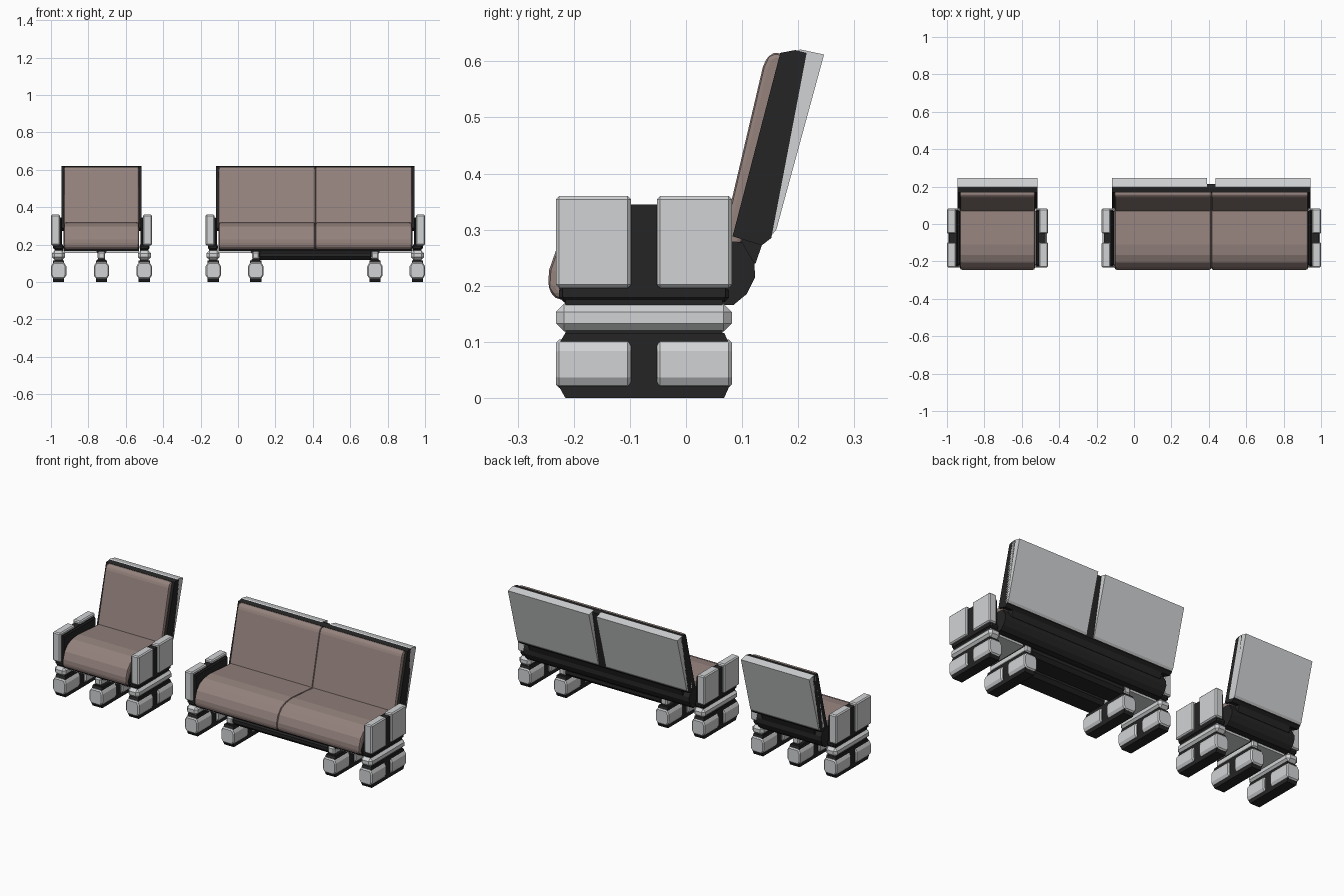
import bpy, bmesh, math

if "Cube" in bpy.data.objects:
    bpy.data.objects.remove(bpy.data.objects["Cube"])


def make_mat(name, rgb):
    m = bpy.data.materials.new(name)
    m.diffuse_color = (*rgb, 1)
    m.use_nodes = True
    m.node_tree.nodes["Principled BSDF"].inputs["Base Color"].default_value = m.diffuse_color
    return m


GREY = make_mat("light grey shell", (0.64, 0.65, 0.66))
DARK = make_mat("near black frame", (0.018, 0.018, 0.018))
BROWN = make_mat("dusty brown fabric", (0.30, 0.225, 0.205))
MID = -0.075  # y centre of arms and feet


def prism(name, pts, a, b, mat, bevel=0.0, seg=1, axis="x"):
    """Extrude a yz profile along x (or an xz profile along y) from a to b."""
    bm = bmesh.new()
    rings = []
    for t in (a, b):
        rings.append([bm.verts.new((t, p, z) if axis == "x" else (p, t, z)) for p, z in pts])
    n = len(pts)
    bm.faces.new(rings[0])
    bm.faces.new(rings[1][::-1])
    for i in range(n):
        j = (i + 1) % n
        bm.faces.new((rings[0][i], rings[1][i], rings[1][j], rings[0][j]))
    bmesh.ops.recalc_face_normals(bm, faces=bm.faces)
    me = bpy.data.meshes.new(name)
    bm.to_mesh(me)
    bm.free()
    me.materials.append(mat)
    ob = bpy.data.objects.new(name, me)
    bpy.context.collection.objects.link(ob)
    if bevel:
        mod = ob.modifiers.new("bevel", "BEVEL")
        mod.width = bevel
        mod.segments = seg
        mod.limit_method = "ANGLE"
        mod.angle_limit = math.radians(35)
    return ob


def box(name, x, y, z, mat, bevel=0.0, seg=1):
    return prism(name, [(y[0], z[0]), (y[1], z[0]), (y[1], z[1]), (y[0], z[1])],
                 x[0], x[1], mat, bevel, seg)


def halves(near=0.023, far=0.157):
    """Front and rear y ranges either side of the dark central groove."""
    return ("front", (MID - far, MID - near)), ("rear", (MID + near, MID + far))


def foot(x):
    # dark core with tapered ends
    prism("foot_core", [(-0.215, 0), (0.068, 0), (0.079, 0.025), (0.079, 0.092),
                        (0.068, 0.116), (-0.215, 0.116), (-0.229, 0.092), (-0.229, 0.025)],
          x - 0.03, x + 0.03, DARK)
    # grey pods with octagonal cross-section
    octo = [(x - 0.03, 0.018), (x + 0.03, 0.018), (x + 0.041, 0.036), (x + 0.041, 0.084),
            (x + 0.03, 0.104), (x - 0.03, 0.104), (x - 0.041, 0.084), (x - 0.041, 0.036)]
    for label, y in halves():
        prism(label + "_foot_pod", octo, y[0], y[1], GREY, 0.006, axis="y")


def inner_leg(x):
    foot(x)
    # small post between the foot and the seat frame
    box("leg_post", (x - 0.02, x + 0.02), (-0.215, 0.065), (0.122, 0.162), GREY, 0.007)
    prism("leg_collar", [(x - 0.03, 0.17), (x - 0.012, 0.135), (x - 0.03, 0.105),
                         (x + 0.03, 0.105), (x + 0.012, 0.135), (x + 0.03, 0.17)],
          -0.205, 0.055, DARK, axis="y")


def arm(x, s):
    """Arm stack; x is the outer face and s points inwards."""
    def xs(a, b):
        return tuple(sorted((x + s * a, x + s * b)))
    foot(x + s * 0.041)
    box("arm_waist", xs(0.018, 0.064), (-0.215, 0.065), (0.1, 0.2), DARK)
    box("arm_band", xs(0.005, 0.075), (-0.232, 0.082), (0.118, 0.168), GREY, 0.015)
    box("arm_base", xs(0.014, 0.066), (-0.226, 0.077), (0.171, 0.2), DARK, 0.008)
    box("arm_core", xs(0.012, 0.05), (-0.22, 0.07), (0.18, 0.345), DARK)
    box("arm_lining", xs(0.047, 0.06), (-0.222, 0.072), (0.18, 0.345), DARK, 0.006)
    for label, y in halves():
        box(label + "_arm_panel", xs(0, 0.048), y, (0.196, 0.36), GREY, 0.006)


# side profiles (y, z)
SEAT = [(-0.215, 0.174), (-0.234, 0.177), (-0.246, 0.196), (-0.244, 0.228), (-0.23, 0.268),
        (-0.205, 0.297), (-0.165, 0.314), (-0.11, 0.32), (0.09, 0.305), (0.1, 0.27), (0.06, 0.2)]
BASE = [(-0.215, 0.166), (0.085, 0.166), (0.108, 0.185), (0.123, 0.215), (0.122, 0.24),
        (0.1, 0.278), (0.05, 0.28), (-0.2, 0.25), (-0.228, 0.2)]
BACK_CUSHION = [(0.062, 0.27), (0.098, 0.27), (0.178, 0.613), (0.158, 0.615),
                (0.146, 0.61), (0.137, 0.59)]
BACK_FRAME = [(0.083, 0.288), (0.135, 0.272), (0.152, 0.285), (0.215, 0.615), (0.195, 0.62),
              (0.168, 0.615)]
BACK_SHELL = [(0.112, 0.297), (0.15, 0.287), (0.161, 0.3), (0.246, 0.612), (0.204, 0.621),
              (0.192, 0.617)]
BRACKET = [(0.07, 0.23), (0.124, 0.24), (0.145, 0.3), (0.09, 0.3)]


def seating(x0, x1, places, legs):
    arm(x0, 1)
    arm(x1, -1)
    for lx in legs:
        inner_leg(lx)
    a, b = x0 + 0.056, x1 - 0.056
    # dark structure
    prism("seat_base", BASE, a + 0.012, b - 0.012, DARK)
    prism("back_bracket", BRACKET, a + 0.05, b - 0.05, DARK)
    prism("back_frame", BACK_FRAME, a, b, DARK)
    # cushions and back shells, one per place
    w = (b - a - 0.028) / places
    wide = (b - a) / places
    for i in range(places):
        c = a + 0.014 + i * w
        prism("seat_cushion", SEAT, c, c + w, BROWN, 0.012, 2)
        prism("back_cushion", BACK_CUSHION, c, c + w, BROWN, 0.009, 2)
        lo = a + i * wide + (0.023 if i > 0 else 0)
        hi = a + (i + 1) * wide - (0.023 if i < places - 1 else 0)
        prism("back_shell", BACK_SHELL, lo, hi, GREY)
    # grey floor plates between outer and inner legs
    for lo, hi in ((x0 + 0.07, legs[0] + 0.01), (legs[-1] - 0.01, x1 - 0.07)):
        box("under_plate", (lo, hi), (-0.2, 0.05), (0.154, 0.168), GREY)


# armchair on the left, two-place sofa on the right
seating(-1.0, -0.46, 1, [-0.73])
seating(-0.173, 1.0, 2, [0.095, 0.732])

# dark rolls under the middle of the sofa
for y in ((-0.215, -0.085), (-0.065, 0.065)):
    box("under_roll", (0.1, 0.727), y, (0.118, 0.172), DARK, 0.018)
